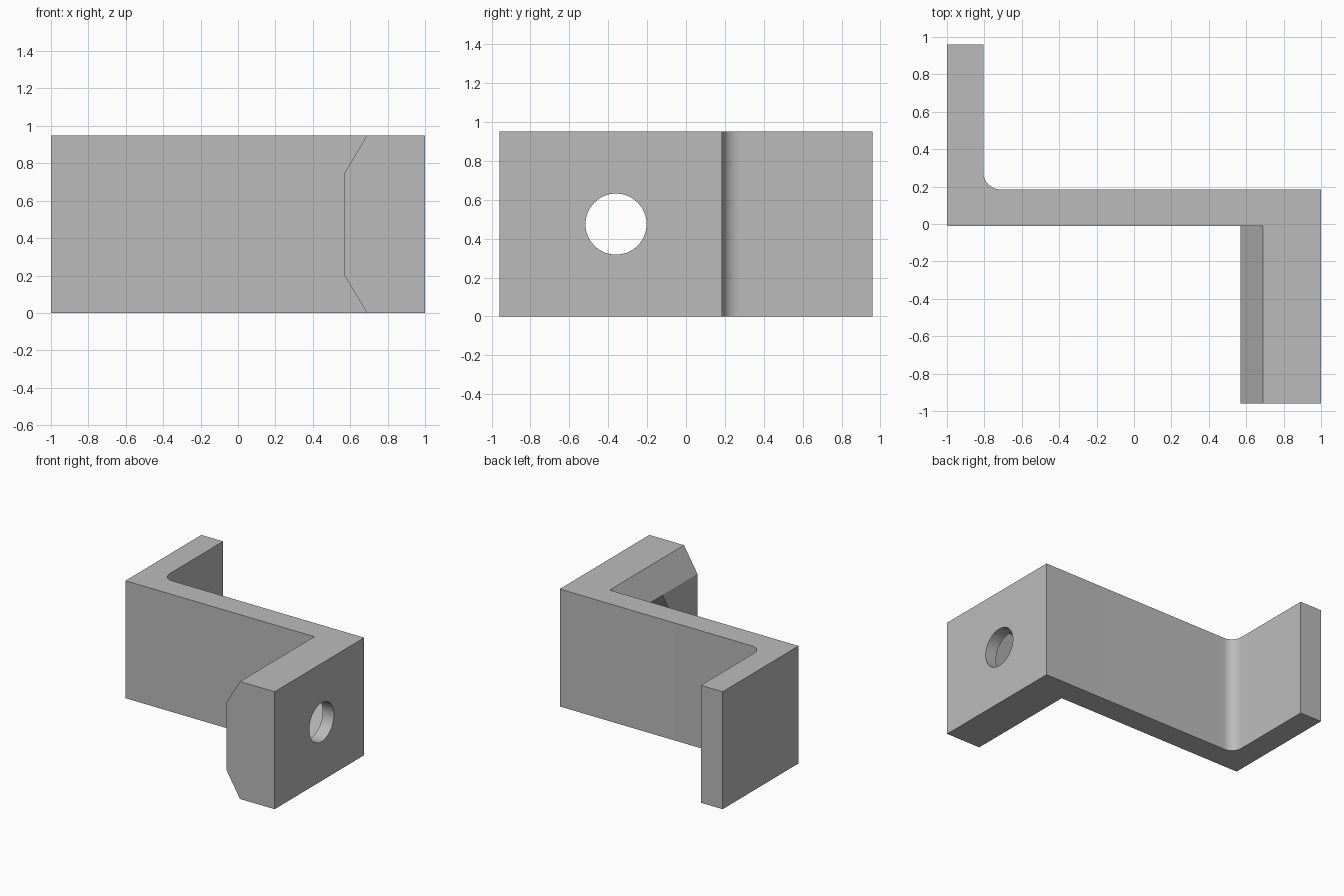
import bpy, bmesh, math
from mathutils import Vector

cube = bpy.data.objects.get("Cube")
if cube:
    bpy.data.objects.remove(cube, do_unlink=True)

HEIGHT = 0.95
HOLE_Y, HOLE_Z = -0.36, HEIGHT / 2

grey = bpy.data.materials.new("plain_grey")
grey.use_nodes = True
colour = (0.5, 0.5, 0.5, 1)
grey.diffuse_color = colour
grey.node_tree.nodes["Principled BSDF"].inputs["Base Color"].default_value = colour


def prism(name, points, direction):
    """Closed solid made by sweeping a flat outline along a direction."""
    bm = bmesh.new()
    face = bm.faces.new([bm.verts.new(p) for p in points])
    swept = bmesh.ops.extrude_face_region(bm, geom=[face])["geom"]
    moved = [v for v in swept if isinstance(v, bmesh.types.BMVert)]
    bmesh.ops.translate(bm, vec=Vector(direction), verts=moved)
    bmesh.ops.recalc_face_normals(bm, faces=bm.faces)
    mesh = bpy.data.meshes.new(name)
    bm.to_mesh(mesh)
    bm.free()
    mesh.materials.append(grey)
    obj = bpy.data.objects.new(name, mesh)
    bpy.context.collection.objects.link(obj)
    return obj


def ring(x, radius, sides):
    """Regular polygon around the hole axis, in the YZ plane."""
    angles = [math.tau * i / sides for i in range(sides)]
    return [(x, HOLE_Y + radius * math.cos(a), HOLE_Z + radius * math.sin(a)) for a in angles]


# Bracket outline: back arm, web and thick front arm, with a rounded inner corner
R = 0.09
arm, web = -0.805, 0.185
fillet = [(arm + R - R * math.cos(a), web + R - R * math.sin(a))
          for a in (math.pi / 2 * i / 12 for i in range(13))]
outline = [(-1, 0.96), (-1, -0.01), (0.57, -0.01), (0.57, -0.96),
           (1, -0.96), (1, web)] + fillet[::-1] + [(arm, 0.96)]
bracket = prism("bracket", [(x, y, 0) for x, y in outline], (0, 0, HEIGHT))

# Cutters: two chamfers on the front arm, a hexagonal nut pocket and a round bolt hole
cutters = []
for side, sign in (("lower", -1), ("upper", 1)):
    mid = HEIGHT / 2
    wedge = [(0.57, 0.275), (0.69, 0.475), (0.69, 0.6), (0.5, 0.6), (0.5, 0.275)]
    cutters.append(prism(side + "_chamfer_cutter",
                         [(x, -1.2, mid + sign * z) for x, z in wedge], (0, 1.19, 0)))
cutters.append(prism("nut_pocket_cutter", ring(0.4, 0.313, 6), (0.5, 0, 0)))
cutters.append(prism("bolt_hole_cutter", ring(0.8, 0.157, 64), (0.4, 0, 0)))

bpy.context.view_layer.objects.active = bracket
for cutter in cutters:
    cutter.hide_render = True
    cut = bracket.modifiers.new(cutter.name, "BOOLEAN")
    cut.operation = "DIFFERENCE"
    cut.solver = "EXACT"
    cut.object = cutter
    bpy.ops.object.modifier_apply(modifier=cut.name)
    bpy.data.objects.remove(cutter, do_unlink=True)

# Smooth the fillet and hole wall, keep the other edges sharp
bpy.ops.object.select_all(action="DESELECT")
bracket.select_set(True)
bpy.ops.object.shade_smooth_by_angle(angle=math.radians(25))
